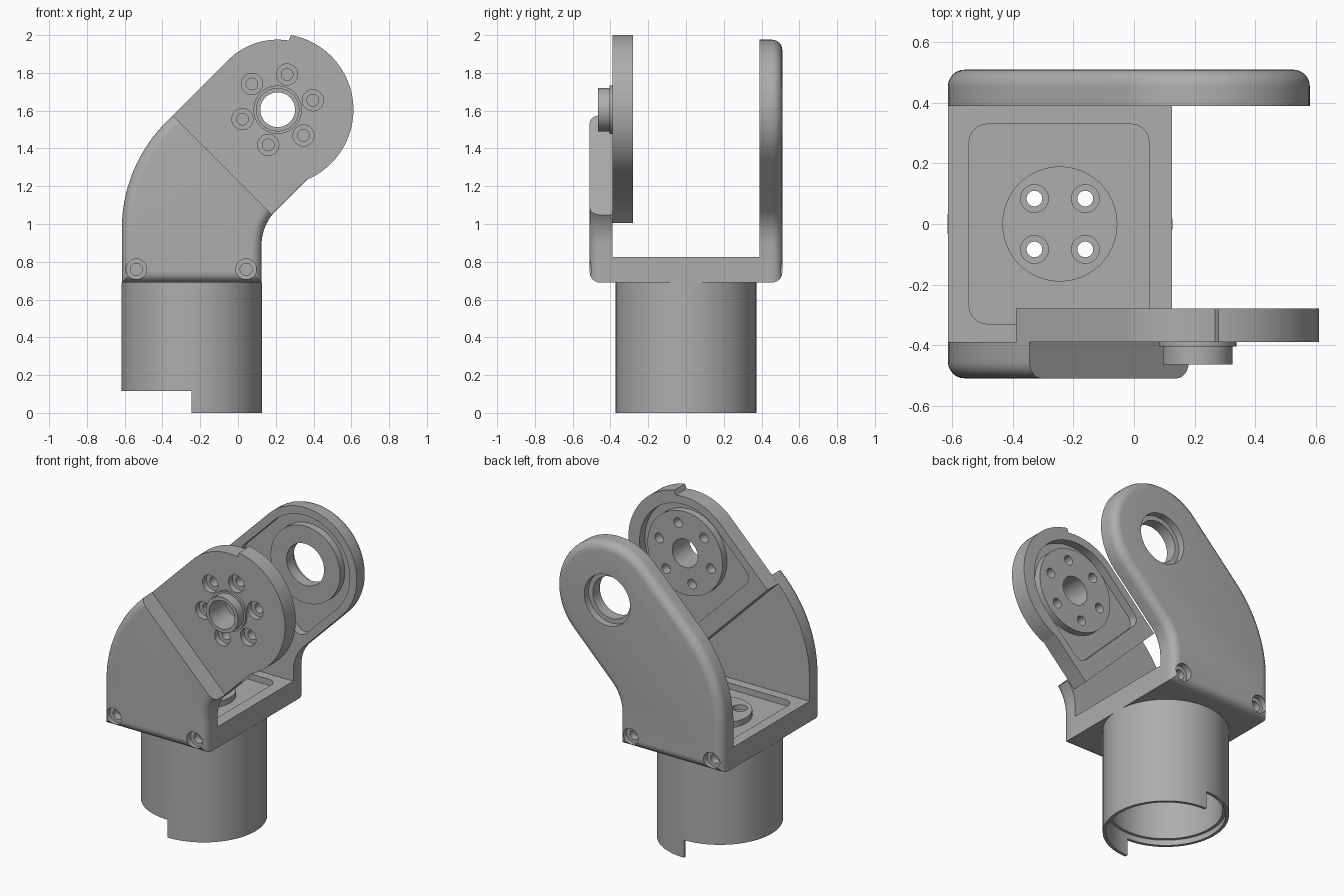
import bpy, bmesh
from math import sin, cos, radians, sqrt

if "Cube" in bpy.data.objects:
    bpy.data.objects.remove(bpy.data.objects["Cube"], do_unlink=True)

GREY = (0.42, 0.42, 0.42, 1)
mat = bpy.data.materials.new("plain grey")
mat.use_nodes = True
mat.diffuse_color = GREY
mat.node_tree.nodes["Principled BSDF"].inputs["Base Color"].default_value = GREY

PIVOT = (0.21, 1.605)   # x, z of the joint axis
AXIS_X = -0.245         # x of the tube axis
ARM_R = 0.371


# ---------- helpers ----------
def arc(cx, cy, r, a0, a1, n=20):
    return [(cx + r * cos(radians(a0 + (a1 - a0) * i / n)),
             cy + r * sin(radians(a0 + (a1 - a0) * i / n))) for i in range(n + 1)]


def circle(cx, cy, r, n=64):
    return arc(cx, cy, r, 0, 360, n)[:-1]


def rounded_rect(x0, x1, y0, y1, r):
    return (arc(x1 - r, y1 - r, r, 0, 90, 6) + arc(x0 + r, y1 - r, r, 90, 180, 6)
            + arc(x0 + r, y0 + r, r, 180, 270, 6) + arc(x1 - r, y0 + r, r, 270, 360, 6))


def tilt(points):
    """Turn arm-space points (along, across) by 45 degrees about the pivot."""
    k = 1 / sqrt(2)
    return [(PIVOT[0] + (u - v) * k, PIVOT[1] + (u + v) * k) for u, v in points]


def arm_slot(r, length, corner):
    return tilt(arc(0, 0, r, 90, -90, 40)
                + arc(corner - length, corner - r, corner, 270, 180, 6)
                + arc(corner - length, r - corner, corner, 180, 90, 6))


def prism(name, points, d0, d1, axis="Y", fillet=0):
    """Extrude a profile along an axis, rounding the rim at the d1 end."""
    place = (lambda p, d: (p[0], d, p[1])) if axis == "Y" else (lambda p, d: (p[0], p[1], d))
    bm = bmesh.new()
    start = [bm.verts.new(place(p, d0)) for p in points]
    end = [bm.verts.new(place(p, d1)) for p in points]
    bm.faces.new(start)
    cap = bm.faces.new(end)
    for i in range(len(points)):
        j = (i + 1) % len(points)
        bm.faces.new((start[i], start[j], end[j], end[i]))
    bmesh.ops.recalc_face_normals(bm, faces=bm.faces)
    if fillet:
        bmesh.ops.bevel(bm, geom=list(cap.edges), offset=fillet, segments=6,
                        profile=0.5, affect="EDGES")
    mesh = bpy.data.meshes.new(name)
    bm.to_mesh(mesh)
    bm.free()
    mesh.materials.append(mat)
    obj = bpy.data.objects.new(name, mesh)
    bpy.context.collection.objects.link(obj)
    return obj


def combine(target, tool, operation="DIFFERENCE"):
    mod = target.modifiers.new("combine", "BOOLEAN")
    mod.operation, mod.solver, mod.object = operation, "EXACT", tool
    bpy.context.view_layer.objects.active = target
    bpy.ops.object.modifier_apply(modifier=mod.name)
    bpy.data.objects.remove(tool, do_unlink=True)


def cut(target, points, d0, d1, axis="Y"):
    combine(target, prism("cutter", points, d0, d1, axis))


def add(target, points, d0, d1, axis="Y"):
    combine(target, prism("boss", points, d0, d1, axis), "UNION")


# ---------- tube with stepped lower end ----------
tube = prism("tube", circle(AXIS_X, 0, 0.372, 96), 0, 0.69, "Z")
cut(tube, circle(AXIS_X, 0, 0.335, 96), -0.1, 0.8, "Z")
cut(tube, circle(AXIS_X, 0, 0.353, 96), -0.1, 0.15, "Z")
cut(tube, [(-1, -0.1), (AXIS_X, -0.1), (AXIS_X, 0.115), (-1, 0.115)], -1, 1)

# ---------- base plate with recess, round boss and four screw holes ----------
base = prism("base_plate", [(-0.615, -0.39), (0.125, -0.39), (0.125, 0.39), (-0.615, 0.39)],
             0.69, 0.825, "Z")
cut(base, rounded_rect(-0.545, 0.05, -0.33, 0.33, 0.06), 0.785, 0.9, "Z")
add(base, circle(AXIS_X, 0, 0.19), 0.75, 0.822, "Z")
for sx in (-1, 1):
    for sy in (-1, 1):
        x, y = AXIS_X + sx * 0.084, sy * 0.084
        cut(base, circle(x, y, 0.026, 24), 0.6, 0.9, "Z")
        cut(base, circle(x, y, 0.046, 24), 0.79, 0.9, "Z")

# ---------- side cheeks ----------
cheek_outline = ([(0.125, 0.69), (-0.615, 0.69)]
                 + arc(0.185, 0.974, 0.8, 180, 135, 16)
                 + arc(*PIVOT, ARM_R, 135, -45, 48)
                 + arc(0.375, 0.891, 0.25, 135, 180, 10))


def cheek(name, side):
    obj = prism(name, cheek_outline, side * 0.39, side * 0.51, fillet=0.055)
    for x in (-0.538, 0.043):
        cut(obj, circle(x, 0.76, 0.055, 32), side * 0.47, side * 0.6)
        cut(obj, circle(x, 0.76, 0.032, 32), side * 0.42, side * 0.6)
    return obj


back = cheek("back_cheek", 1)
cut(back, arm_slot(0.32, 0.37, 0.06), 0.3, 0.44)
add(back, circle(*PIVOT, 0.25), 0.392, 0.46)
cut(back, circle(*PIVOT, 0.135), 0.3, 0.6)
cut(back, circle(*PIVOT, 0.165), 0.465, 0.6)

front = cheek("front_cheek", -1)
cut(front, tilt([(-0.414, -1), (1, -1), (1, 1), (-0.414, 1)]), -0.6, -0.3)

# ---------- front arm plate with pocket, hub and screw circle ----------
arm_outline = (tilt([(-0.477, -ARM_R), (-0.477, ARM_R)])
               + arc(*PIVOT, ARM_R, 135, 81, 20)
               + arc(*PIVOT, 0.401, 80, -67.3, 48))
arm = prism("front_arm", arm_outline, -0.39, -0.28)
cut(arm, arm_slot(0.32, 0.37, 0.06), -0.335, -0.2)
add(arm, circle(*PIVOT, 0.27), -0.36, -0.29)
add(arm, circle(*PIVOT, 0.128), -0.405, -0.36)
add(arm, circle(*PIVOT, 0.115), -0.465, -0.36)
cut(arm, circle(*PIVOT, 0.092), -0.6, -0.2)
for i in range(6):
    a = radians(15 + 60 * i)
    spot = (PIVOT[0] + 0.193 * cos(a), PIVOT[1] + 0.193 * sin(a))
    cut(arm, circle(*spot, 0.031, 32), -0.6, -0.2)
    cut(arm, circle(*spot, 0.056, 32), -0.6, -0.35)

# ---------- smooth curved surfaces, keep edges crisp ----------
bpy.ops.object.select_all(action="DESELECT")
for obj in (tube, base, back, front, arm):
    obj.select_set(True)
    bpy.context.view_layer.objects.active = obj
bpy.ops.object.shade_smooth_by_angle(angle=radians(30))
